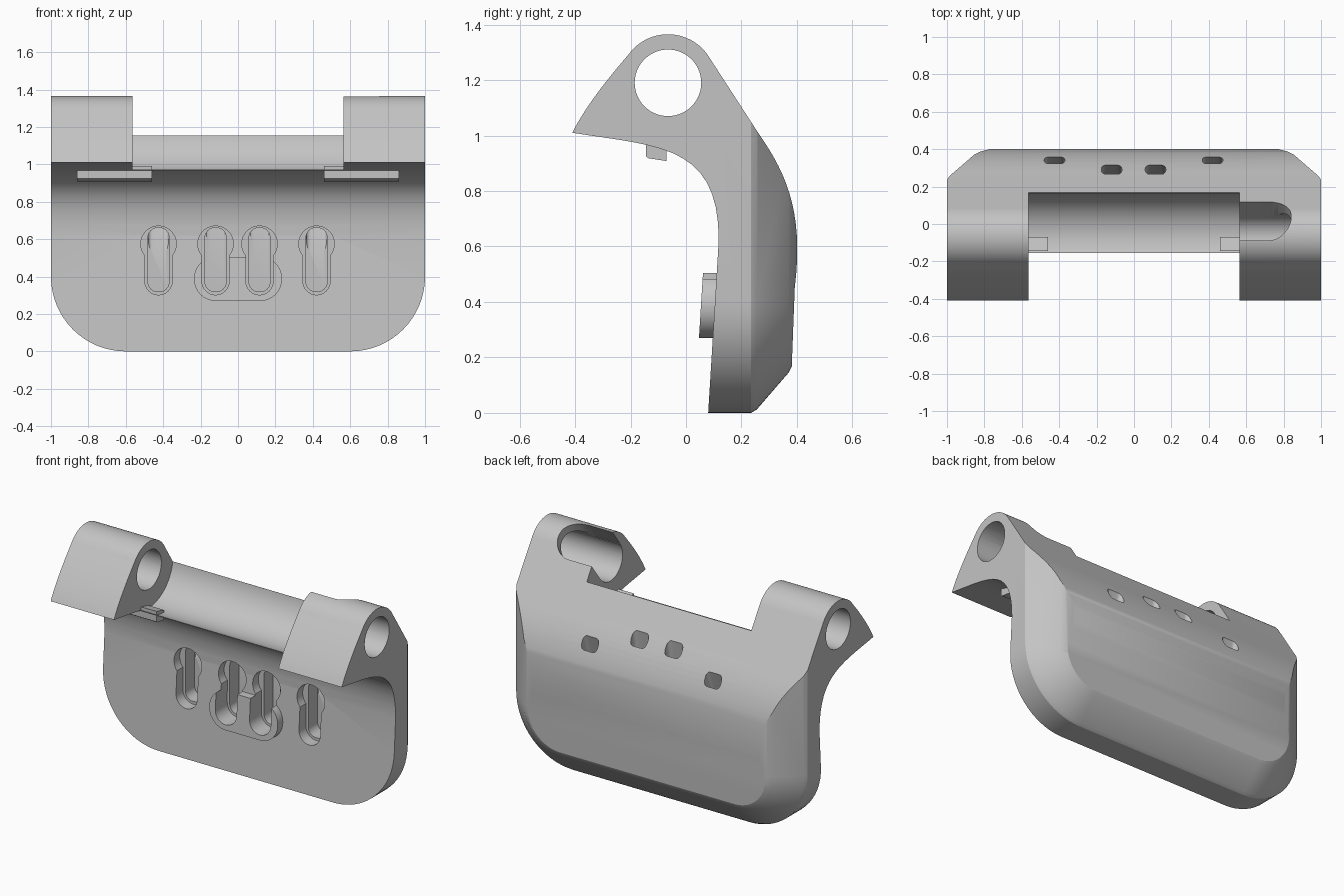
import bpy, bmesh
from math import sin, cos, radians
from mathutils import Vector
from mathutils.geometry import interpolate_bezier

if "Cube" in bpy.data.objects:
    bpy.data.objects.remove(bpy.data.objects["Cube"])

grey = bpy.data.materials.new("light grey plastic")
grey.use_nodes = True
colour = (0.55, 0.55, 0.55, 1)
grey.diffuse_color = colour
grey.node_tree.nodes["Principled BSDF"].inputs["Base Color"].default_value = colour

AXIS = (-0.065, 1.19)  # hinge pin centre in y, z


def arc(cx, cy, r, start, end, n=16):
    angles = [radians(start + (end - start) * i / n) for i in range(n + 1)]
    return [(cx + r * cos(a), cy + r * sin(a)) for a in angles]


def rounded(x0, x1, y0, y1, r, n=10):
    return (arc(x0 + r, y0 + r, r, 180, 270, n) + arc(x1 - r, y0 + r, r, 270, 360, n)
            + arc(x1 - r, y1 - r, r, 0, 90, n) + arc(x0 + r, y1 - r, r, 90, 180, n))


def curve(a, b, c, d, n=16):
    points = [Vector((*p, 0)) for p in (a, b, c, d)]
    return [(p.x, p.y) for p in interpolate_bezier(*points, n)]


def loft(name, rings):
    """Closed solid through rings of equal point count."""
    bm = bmesh.new()
    loops = [[bm.verts.new(p) for p in ring] for ring in rings]
    n = len(loops[0])
    for a, b in zip(loops, loops[1:]):
        for i in range(n):
            j = (i + 1) % n
            bm.faces.new((a[i], a[j], b[j], b[i]))
    bm.faces.new(loops[0])
    bm.faces.new(loops[-1])
    bmesh.ops.remove_doubles(bm, verts=bm.verts, dist=0.0002)
    bmesh.ops.recalc_face_normals(bm, faces=bm.faces)
    mesh = bpy.data.meshes.new(name)
    bm.to_mesh(mesh)
    bm.free()
    obj = bpy.data.objects.new(name, mesh)
    mesh.materials.append(grey)
    bpy.context.collection.objects.link(obj)
    return obj


def along_x(name, outline, x0, x1):
    return loft(name, [[(x, y, z) for y, z in outline] for x in (x0, x1)])


def along_y(name, outline, y0, y1, lean=0):
    return loft(name, [[(x, y + lean * z, z) for x, z in outline] for y in (y0, y1)])


def combine(target, tool, operation):
    mod = target.modifiers.new(operation, "BOOLEAN")
    mod.operation, mod.object, mod.solver = operation, tool, "EXACT"
    bpy.context.view_layer.objects.active = target
    bpy.ops.object.modifier_apply(modifier=mod.name)
    bpy.data.objects.remove(tool)


# Hooked side profile, swept across the width
profile = (curve((-0.41, 1.01), (-0.1, 0.96), (0.12, 0.97), (0.118, 0.62))
           + [(0.08, 0), (0.375, 0)]
           + curve((0.392, 0.45), (0.425, 0.72), (0.365, 0.86), (0.26, 1.01))
           + arc(*AXIS, 0.175, 30, 140, 24)
           + curve((-0.2, 1.3), (-0.27, 1.22), (-0.36, 1.11), (-0.41, 1.01))[1:-1])
body = along_x("bracket_body", profile, -1.1, 1.1)

# Rounded front outline that tapers towards the back
rings = []
for y, inset in ((-0.6, 0), (0.235, 0), (0.255, 0.012), (0.37, 0.145),
                 (0.388, 0.18), (0.398, 0.22), (0.45, 0.36)):
    w, r = 1 - inset, 0.4 - inset
    outline = (arc(-w + r, inset + r, r, 180, 270) + arc(w - r, inset + r, r, 270, 360)
               + [(w, 1.6), (-w, 1.6)])
    rings.append([(x, y, z) for x, z in outline])
combine(body, loft("outline", rings), "INTERSECT")

# Raised oval pad on the front
pad = along_y("pad", rounded(-0.235, 0.235, 0.27, 0.505, 0.115), 0.03, 0.12, 0.062)
combine(body, pad, "UNION")

# Gap and round trough between the two hinge ears
gap = 0.565
combine(body, along_x("trough", arc(*AXIS, 0.235, 0, 354, 59), -gap, gap), "DIFFERENCE")
front_box = [(-0.6, 0.8), (-0.155, 0.8), (-0.155, 1.6), (-0.6, 1.6)]
combine(body, along_x("front_gap", front_box, -gap, gap), "DIFFERENCE")
top_box = [(-0.2, 1.19), (0.3, 1.14), (0.3, 1.6), (-0.2, 1.6)]
combine(body, along_x("top_gap", top_box, -gap, gap), "DIFFERENCE")

# Pin hole through both ears
combine(body, along_x("pin_hole", arc(*AXIS, 0.12, 0, 354, 59), -1.2, 1.2), "DIFFERENCE")

# Loading slot in one ear, open to the gap and facing up and back
out = Vector((0, 0.6, 0.8))
side = Vector((0, -0.8, 0.6))
origin = Vector((0, *AXIS))
shape = rounded(0.3, 0.84, -0.122, 0.122, 0.115, 12)
combine(body, loft("loading_slot", [[Vector((x, 0, 0)) + origin + side * s + out * d
                                     for x, s in shape] for d in (0, 0.5)]), "DIFFERENCE")

# Keyhole pockets with strap channels that leave through the back
for x, exit_y, exit_z in ((-0.425, 0.34, 0.87), (-0.12, 0.29, 0.96),
                          (0.115, 0.29, 0.96), (0.42, 0.34, 0.87)):
    keyhole = arc(x, 0.375, 0.073, 180, 360) + arc(x, 0.575, 0.095, -40, 220, 28)
    combine(body, along_y("keyhole", keyhole, -0.1, 0.17), "DIFFERENCE")
    channel = rounded(x - 0.056, x + 0.056, 0.32, 0.66, 0.05)
    combine(body, along_y("channel", channel, 0.1, 0.26), "DIFFERENCE")
    tunnel = rounded(x - 0.055, x + 0.055, -0.03, 0.03, 0.025, 6)
    slope = (exit_y - 0.22) / (exit_z - 0.5)
    combine(body, loft("tunnel", [[(px, 0.22 + py + slope * (z - 0.5), z) for px, py in tunnel]
                                  for z in (0.5, 1.12)]), "DIFFERENCE")

# Small locating tabs under the ears
tab = [(-0.145, 0.99), (-0.145, 0.925), (-0.135, 0.918), (-0.07, 0.908), (-0.07, 0.97)]
tabs = [along_x(name, tab, s * 0.46, s * 0.86)
        for name, s in (("right_tab", -1), ("left_tab", 1))]

# Smooth rounded surfaces, keep edges sharp
bpy.ops.object.select_all(action="DESELECT")
for obj in [body] + tabs:
    obj.select_set(True)
bpy.context.view_layer.objects.active = body
bpy.ops.object.shade_smooth_by_angle(angle=radians(25))
